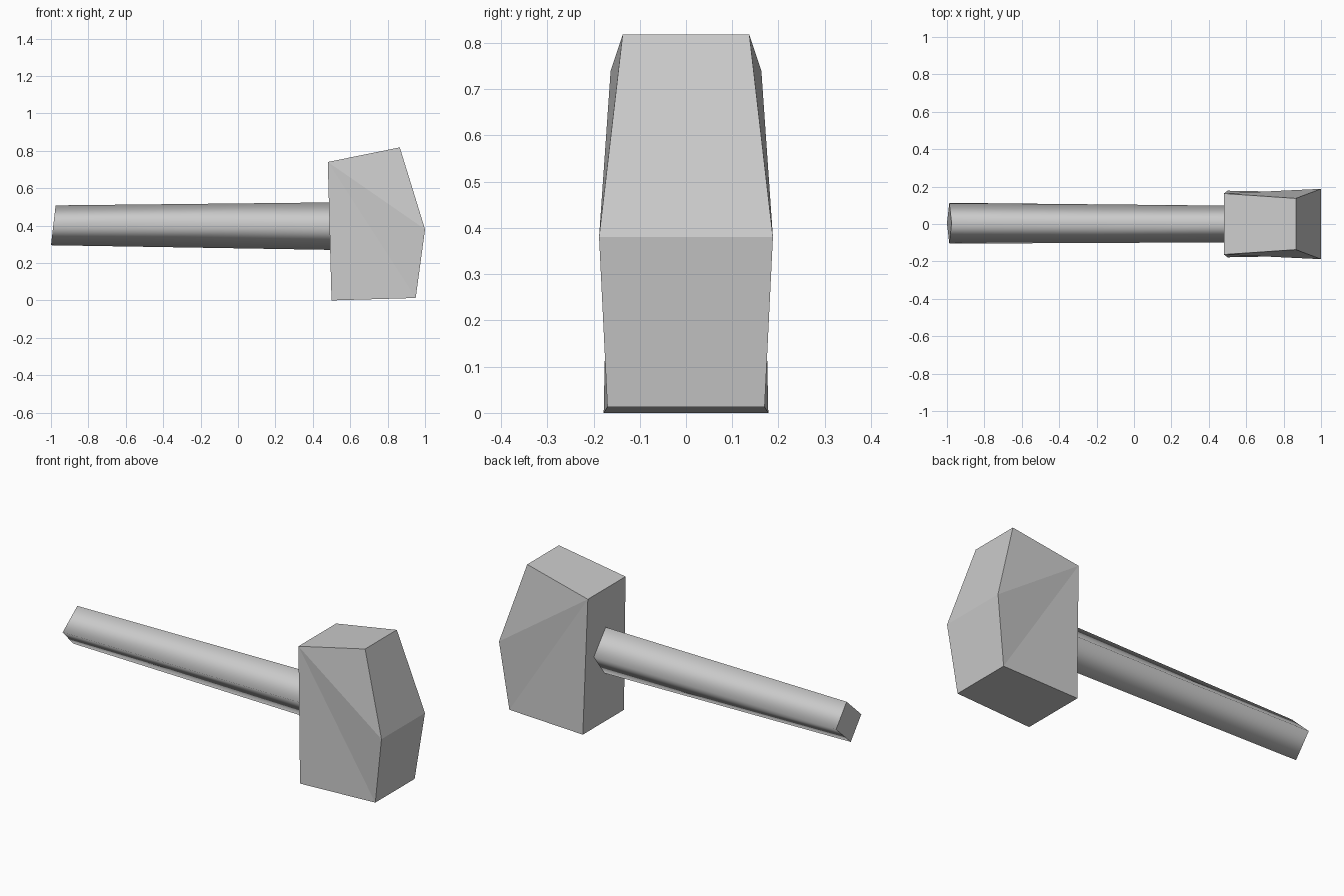
import bpy
import bmesh

cube = bpy.data.objects.get("Cube")
if cube:
    bpy.data.objects.remove(cube, do_unlink=True)

grey = bpy.data.materials.new("plain grey")
grey.use_nodes = True
colour = (0.6, 0.6, 0.6, 1)
grey.diffuse_color = colour
grey.node_tree.nodes["Principled BSDF"].inputs["Base Color"].default_value = colour


def finish(name, bm):
    bmesh.ops.recalc_face_normals(bm, faces=bm.faces)
    mesh = bpy.data.meshes.new(name)
    bm.to_mesh(mesh)
    bm.free()
    mesh.materials.append(grey)
    obj = bpy.data.objects.new(name, mesh)
    bpy.context.collection.objects.link(obj)
    return obj


# Hammer head: five-cornered side profile (x, z, half width), mirrored across y
profile = [(0.48, 0.74, 0.163), (0.865, 0.818, 0.137), (1.0, 0.38, 0.188),
           (0.95, 0.013, 0.17), (0.5, 0.0, 0.178)]
bm = bmesh.new()
sides = [[bm.verts.new((x, s * w, z)) for x, z, w in profile] for s in (-1, 1)]
near, far = sides
for i in range(len(profile)):
    j = (i + 1) % len(profile)
    bm.faces.new((near[i], near[j], far[j], far[i]))
for side in sides:
    for i in range(1, len(profile) - 1):
        bm.faces.new((side[0], side[i], side[i + 1]))
finish("hammer_head", bm)


# Handle: tapered four-sided bar standing on its edge, with a slanted flat end
def diamond(bm, top, bottom, half_width, shift):
    middle = [(a + b) / 2 for a, b in zip(top, bottom)]
    points = [(top[0], shift, top[1]), (middle[0], shift + half_width, middle[1]),
              (bottom[0], shift, bottom[1]), (middle[0], shift - half_width, middle[1])]
    return [bm.verts.new(p) for p in points]


bm = bmesh.new()
grip = diamond(bm, (-0.975, 0.508), (-1.0, 0.295), 0.109, 0.004)
neck = diamond(bm, (0.51, 0.524), (0.51, 0.27), 0.098, 0.0)
for i in range(4):
    j = (i + 1) % 4
    bm.faces.new((grip[i], grip[j], neck[j], neck[i])).smooth = True
for ring in (grip, neck):
    bm.faces.new(ring)
    # Keep the flat ends crisp against the smooth sides
    for i in range(4):
        bm.edges.get((ring[i], ring[(i + 1) % 4])).smooth = False
finish("handle", bm)
